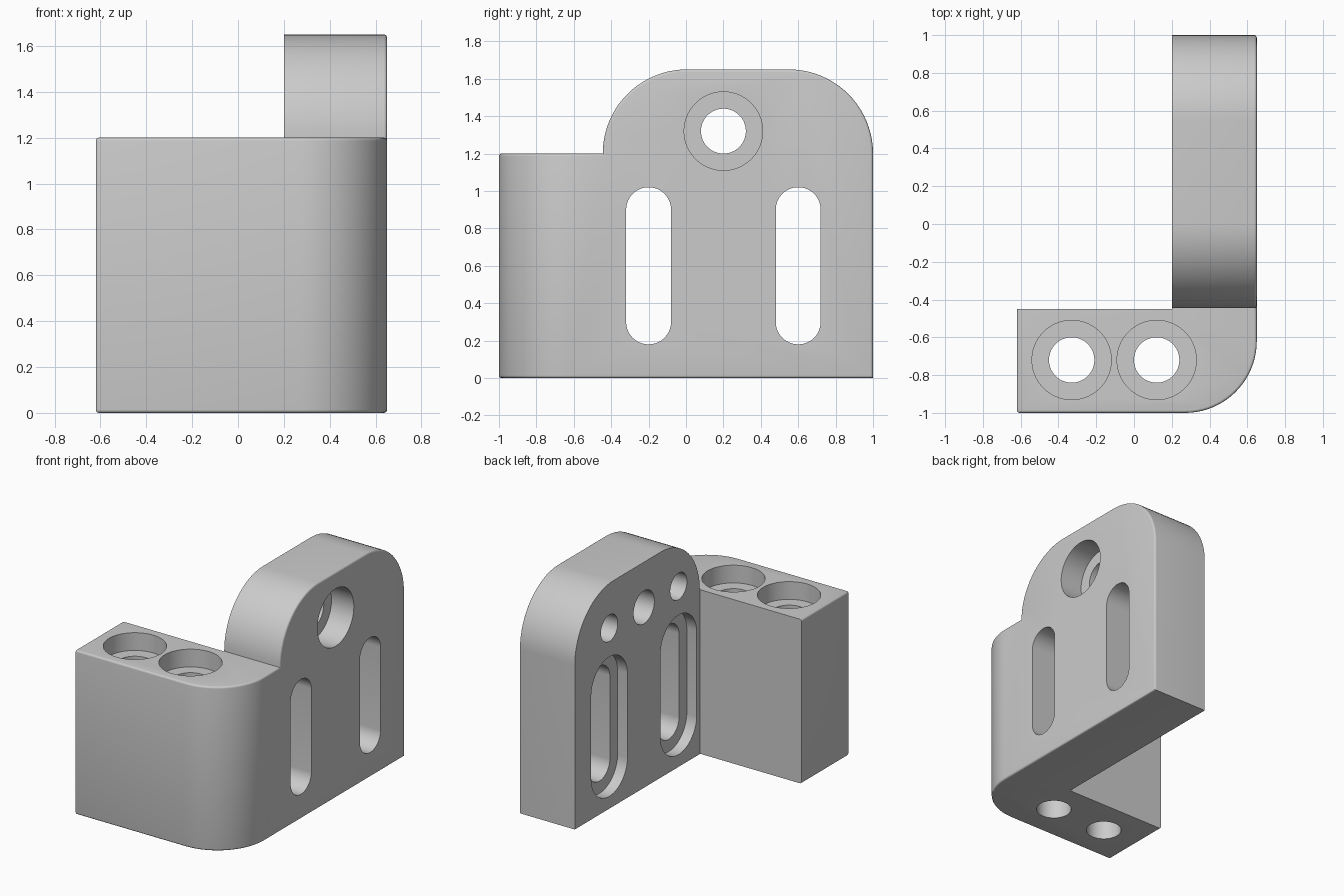
import bpy, bmesh, math

cube = bpy.data.objects.get("Cube")
if cube:
    bpy.data.objects.remove(cube, do_unlink=True)

grey = bpy.data.materials.new("plain grey")
grey.use_nodes = True
grey.diffuse_color = (0.6, 0.6, 0.6, 1)
grey.node_tree.nodes["Principled BSDF"].inputs["Base Color"].default_value = (0.6, 0.6, 0.6, 1)


def arc(cu, cv, r, start, end, steps=20):
    angles = [math.radians(start + (end - start) * i / steps) for i in range(steps + 1)]
    return [(cu + r * math.cos(a), cv + r * math.sin(a)) for a in angles]


def slot(cu, cv, r, half=0, n=64):
    """Circle, or a vertical round-ended slot when half is above zero."""
    angles = [(i + 0.5) * math.tau / n for i in range(n)]
    return [(cu + r * math.cos(a), cv + r * math.sin(a) + math.copysign(half, math.sin(a)))
            for a in angles]


def prism(name, outline, axis, lo, hi):
    """Extrude an outline along x (outline in y, z) or z (outline in x, y)."""
    place = (lambda u, v, w: (w, u, v)) if axis == "x" else (lambda u, v, w: (u, v, w))
    bm = bmesh.new()
    low = [bm.verts.new(place(u, v, lo)) for u, v in outline]
    high = [bm.verts.new(place(u, v, hi)) for u, v in outline]
    bm.faces.new(low[::-1])
    bm.faces.new(high)
    for i in range(len(low)):
        j = (i + 1) % len(low)
        bm.faces.new((low[i], low[j], high[j], high[i]))
    bmesh.ops.recalc_face_normals(bm, faces=bm.faces)
    mesh = bpy.data.meshes.new(name)
    bm.to_mesh(mesh)
    bm.free()
    mesh.materials.append(grey)
    obj = bpy.data.objects.new(name, mesh)
    bpy.context.collection.objects.link(obj)
    return obj


def combine(target, other, operation):
    """Apply a boolean and remove the helper."""
    mod = target.modifiers.new("shape", "BOOLEAN")
    mod.operation, mod.object, mod.solver = operation, other, "EXACT"
    bpy.context.view_layer.update()
    graph = bpy.context.evaluated_depsgraph_get()
    mesh = bpy.data.meshes.new_from_object(target.evaluated_get(graph))
    target.modifiers.clear()
    target.data = mesh
    bpy.data.objects.remove(other, do_unlink=True)


LEFT, INNER, OUTER, STEP = -0.62, 0.2, 0.65, -0.45

# L-shaped footprint with one rounded corner, trimmed by the side silhouette
footprint = [(LEFT, -1)] + arc(OUTER - 0.38, -0.62, 0.38, -90, 0)
footprint += [(OUTER, 1.1), (INNER, 1.1), (INNER, STEP), (LEFT, STEP)]
bracket = prism("corner_bracket", footprint, "z", -0.1, 1.8)
silhouette = [(-1.1, 0), (1, 0)] + arc(0.55, 1.2, 0.45, 0, 90)
silhouette += arc(0.005, 1.2, 0.45, 90, 180) + [(-1.1, 1.2)]
combine(bracket, prism("side_trim", silhouette, "x", -1, 1), "INTERSECT")

# Softened outer edges; the inner faces stay crisp
bm = bmesh.new()
bm.from_mesh(bracket.data)
bmesh.ops.remove_doubles(bm, verts=bm.verts, dist=0.0005)
soft = []
for e in bm.edges:
    if len(e.link_faces) == 2 and e.is_convex and e.calc_face_angle(0) > 0.6:
        crisp = all(v.co.y > STEP - 0.01 and v.co.x < OUTER - 0.01 for v in e.verts)
        back = all(v.co.y > 0.99 and v.co.z < 0.01 for v in e.verts)
        inner = all(abs(v.co.x - INNER) < 0.01 for v in e.verts)
        if not (crisp or back or inner):
            soft.append(e)
bmesh.ops.bevel(bm, geom=soft, offset=0.014, segments=4, profile=0.5,
                affect="EDGES", clamp_overlap=True)
bm.to_mesh(bracket.data)
bm.free()

# Vertical screw holes with counterbores in the block
for x in (-0.33, 0.12):
    combine(bracket, prism("bore", slot(x, -0.72, 0.12), "z", -0.2, 1.5), "DIFFERENCE")
    combine(bracket, prism("head", slot(x, -0.72, 0.21), "z", 1.07, 1.5), "DIFFERENCE")

# Central cross hole, counterbored from the outer face
combine(bracket, prism("bore", slot(0.2, 1.32, 0.12), "x", 0, 1), "DIFFERENCE")
combine(bracket, prism("head", slot(0.2, 1.32, 0.21), "x", OUTER - 0.18, 1), "DIFFERENCE")

# Adjustment slots recessed on the inner face, with a blind pin hole above each
for y in (-0.2, 0.6):
    combine(bracket, prism("slot", slot(y, 0.6, 0.12, 0.3), "x", 0, 1), "DIFFERENCE")
    combine(bracket, prism("recess", slot(y, 0.6, 0.21, 0.3), "x", 0, INNER + 0.08), "DIFFERENCE")
    combine(bracket, prism("pin", slot(y, 1.32, 0.097), "x", 0, INNER + 0.27), "DIFFERENCE")

bpy.ops.object.select_all(action="DESELECT")
bracket.select_set(True)
bpy.context.view_layer.objects.active = bracket
bpy.ops.object.shade_smooth_by_angle(angle=math.radians(30))
